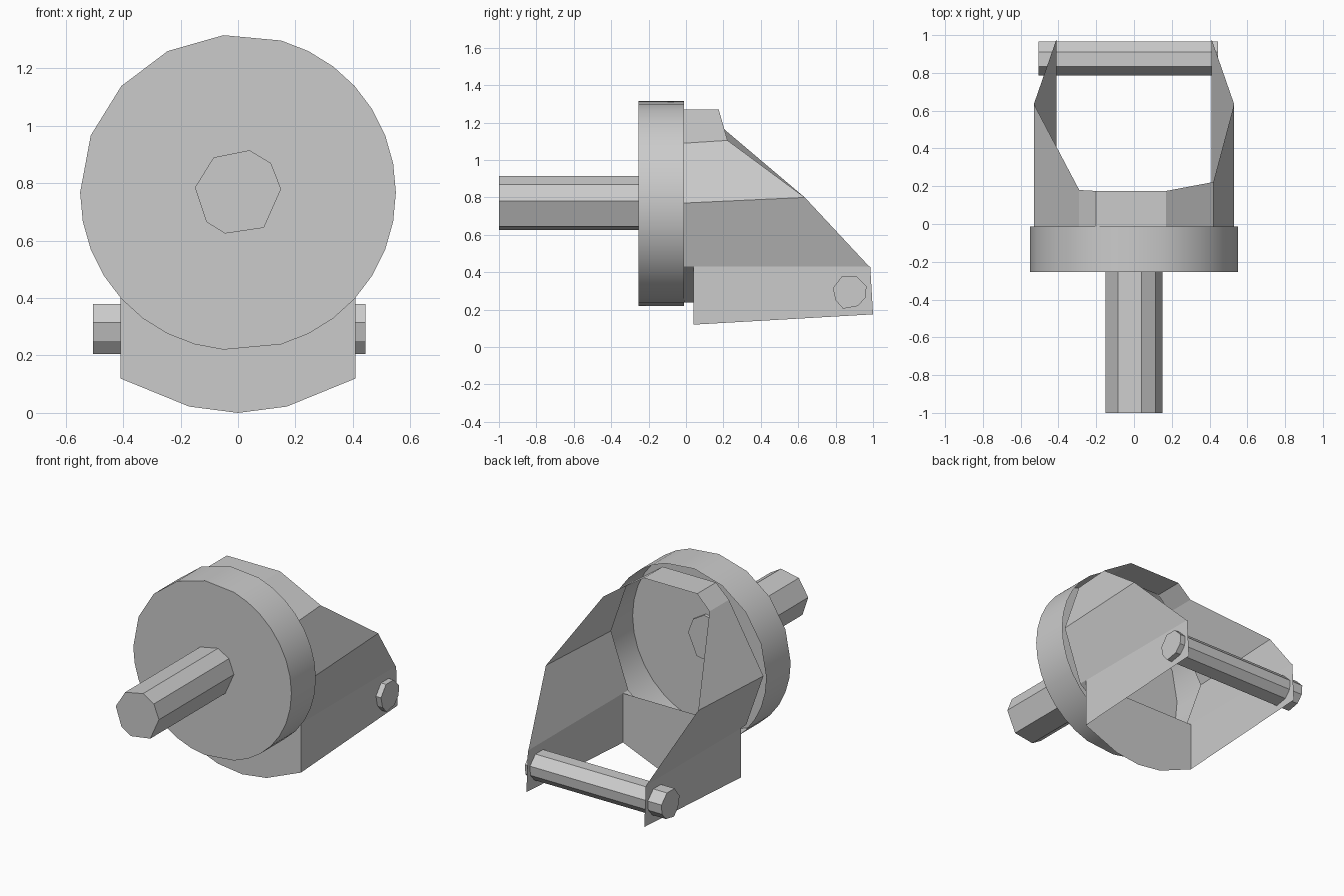
import bpy, bmesh, math

cube = bpy.data.objects.get("Cube")
if cube:
    bpy.data.objects.remove(cube)

grey = bpy.data.materials.new("plain grey")
grey.use_nodes = True
COLOR = (0.6, 0.6, 0.6, 1)
grey.diffuse_color = COLOR
grey.node_tree.nodes["Principled BSDF"].inputs["Base Color"].default_value = COLOR


def finish(name, bm, smooth=False):
    bmesh.ops.remove_doubles(bm, verts=bm.verts, dist=0.0005)
    bmesh.ops.recalc_face_normals(bm, faces=bm.faces)
    me = bpy.data.meshes.new(name)
    bm.to_mesh(me)
    bm.free()
    me.materials.append(grey)
    ob = bpy.data.objects.new(name, me)
    bpy.context.collection.objects.link(ob)
    if smooth:
        bpy.ops.object.select_all(action='DESELECT')
        ob.select_set(True)
        bpy.context.view_layer.objects.active = ob
        bpy.ops.object.shade_smooth_by_angle(angle=math.radians(35))
    return ob


def prism(name, points, place, start, end, caps=(True, True), smooth=False):
    """Sweep a closed profile between two positions; place maps (a, b, depth) to xyz."""
    bm = bmesh.new()
    rings = [[bm.verts.new(place(a, b, d)) for a, b in points] for d in (start, end)]
    n = len(points)
    for i in range(n):
        j = (i + 1) % n
        bm.faces.new((rings[0][i], rings[0][j], rings[1][j], rings[1][i]))
    for ring, cap in zip(rings, caps):
        if cap:
            bm.faces.new(ring)
    return finish(name, bm, smooth)


def along_y(a, b, d):
    return (a, d, b)


def along_x(a, b, d):
    return (d, a, b)


# Round cup, open at the back, a few rim points left out
angles = [2 * math.pi * k / 34 for k in range(34) if k not in (8, 10, 12, 14, 16, 26)]
rim = [(0.55 * math.cos(t), 0.768 + 0.55 * math.sin(t)) for t in angles]
prism("round_cup", rim, along_y, -0.255, -0.012, caps=(True, False), smooth=True)

# Shaft
shaft = [(-0.085, 0.89), (0.04, 0.915), (0.115, 0.87), (0.15, 0.78),
         (0.09, 0.645), (-0.045, 0.625), (-0.11, 0.665), (-0.15, 0.785)]
prism("shaft", shaft, along_y, -1.0, -0.235)

# Cross pin
pin = [(0.835, 0.38), (0.91, 0.38), (0.965, 0.325), (0.96, 0.265),
       (0.92, 0.22), (0.84, 0.205), (0.80, 0.25), (0.785, 0.315)]
prism("cross_pin", pin, along_x, -0.505, 0.445)

# Hood: thin folded sheet; each station is (x, front z, back y, back z)
hood = [(-0.41, 0.43, 0.98, 0.43), (-0.53, 0.77, 0.635, 0.80),
        (-0.29, 1.185, 0.18, 1.185), (-0.20, 1.27, 0.175, 1.27),
        (0.17, 1.27, 0.175, 1.27), (0.42, 1.09, 0.222, 1.105),
        (0.53, 0.77, 0.635, 0.80), (0.41, 0.43, 0.98, 0.43)]
bm = bmesh.new()
pairs = [(bm.verts.new((x, -0.012, zf)), bm.verts.new((x, y, zb))) for x, zf, y, zb in hood]
for (a, b), (c, d) in zip(pairs, pairs[1:]):
    bm.faces.new((a, b, d, c))
finish("hood", bm)

# Lower strip joining the cup to the base plate
strip = [(-0.41, 0.43), (-0.17, 0.238), (0.17, 0.238), (0.41, 0.43)]
bm = bmesh.new()
pairs = [(bm.verts.new((x, -0.012, z)), bm.verts.new((x, 0.04, z))) for x, z in strip]
for (a, b), (c, d) in zip(pairs, pairs[1:]):
    bm.faces.new((a, b, d, c))
finish("lower_strip", bm)

# Side arms carrying the pin
for side, name in ((1, "left_arm"), (-1, "right_arm")):
    bm = bmesh.new()
    bm.faces.new([bm.verts.new((side * 0.41, y, z)) for y, z in
                  ((0.04, 0.43), (0.985, 0.43), (1.0, 0.175), (0.04, 0.12))])
    finish(name, bm)

# Upright base plate with a rounded lower edge
bm = bmesh.new()
bm.faces.new([bm.verts.new((x, 0.04, z)) for x, z in
              ((-0.41, 0.43), (-0.41, 0.12), (-0.17, 0.022), (0, 0),
               (0.17, 0.022), (0.41, 0.12), (0.41, 0.43))])
finish("base_plate", bm)
